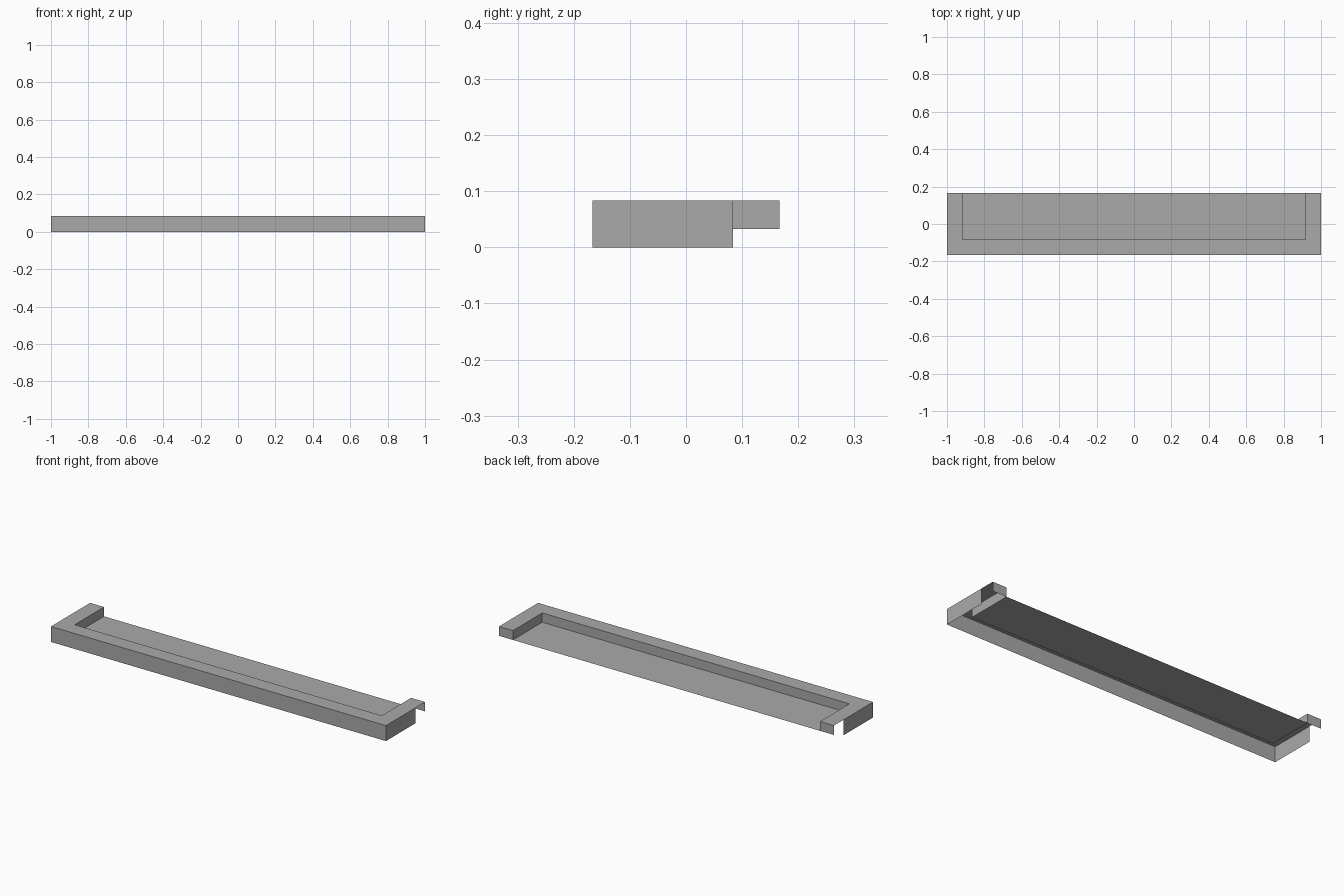
import bpy
import bmesh

if "Cube" in bpy.data.objects:
    bpy.data.objects.remove(bpy.data.objects["Cube"], do_unlink=True)

# Key dimensions
W, D, H = 1.0, 1 / 6, 1 / 12        # half width, half depth, height
RIM = 1 / 12                        # rim width
IN_X, IN_Y = W - RIM, RIM - D       # inner edge of the rim
FLOOR_Z = 0.033                     # height of the recessed floor
SIDE_END = D - RIM                  # where the outer side panels stop

grey = bpy.data.materials.new("light_grey")
grey.use_nodes = True
colour = (0.4, 0.4, 0.4, 1)
grey.diffuse_color = colour
grey.node_tree.nodes["Principled BSDF"].inputs["Base Color"].default_value = colour


def sheet(name, polygons):
    """Thin sheet object made of flat polygons welded along shared edges."""
    bm = bmesh.new()
    for points in polygons:
        bm.faces.new([bm.verts.new(p) for p in points])
    bmesh.ops.remove_doubles(bm, verts=bm.verts, dist=0.0001)
    mesh = bpy.data.meshes.new(name)
    bm.to_mesh(mesh)
    bm.free()
    mesh.materials.append(grey)
    obj = bpy.data.objects.new(name, mesh)
    bpy.context.collection.objects.link(obj)
    return obj


def wall(a, b, low, high):
    """Upright panel whose outside lies to the right of the run a to b."""
    return [(*a, low), (*b, low), (*b, high), (*a, high)]


def walls(path, low, high):
    return [wall(a, b, low, high) for a, b in zip(path, path[1:])]


# Flat U-shaped rim, open at the back
outer = [(-W, D), (-W, -D), (W, -D), (W, D)]
inner = [(IN_X, D), (IN_X, IN_Y), (-IN_X, IN_Y), (-IN_X, D)]
sheet("rim_top", [[(x, y, H) for x, y in outer + inner]])

# Front and side panels hanging from the rim
skirt = [(-W, SIDE_END), (-W, -D), (W, -D), (W, SIDE_END)]
sheet("outer_skirt", walls(skirt, 0, H))

# Recessed tray: inner walls and floor
floor = [(x, y, FLOOR_Z) for x, y in reversed(inner)]
sheet("recessed_tray", walls(inner, FLOOR_Z, H) + [floor])

# Small tabs closing the back ends of the rim
for side, start, end in (("left", W, IN_X), ("right", -IN_X, -W)):
    sheet(side + "_end_tab", [wall((start, D), (end, D), FLOOR_Z, H)])
